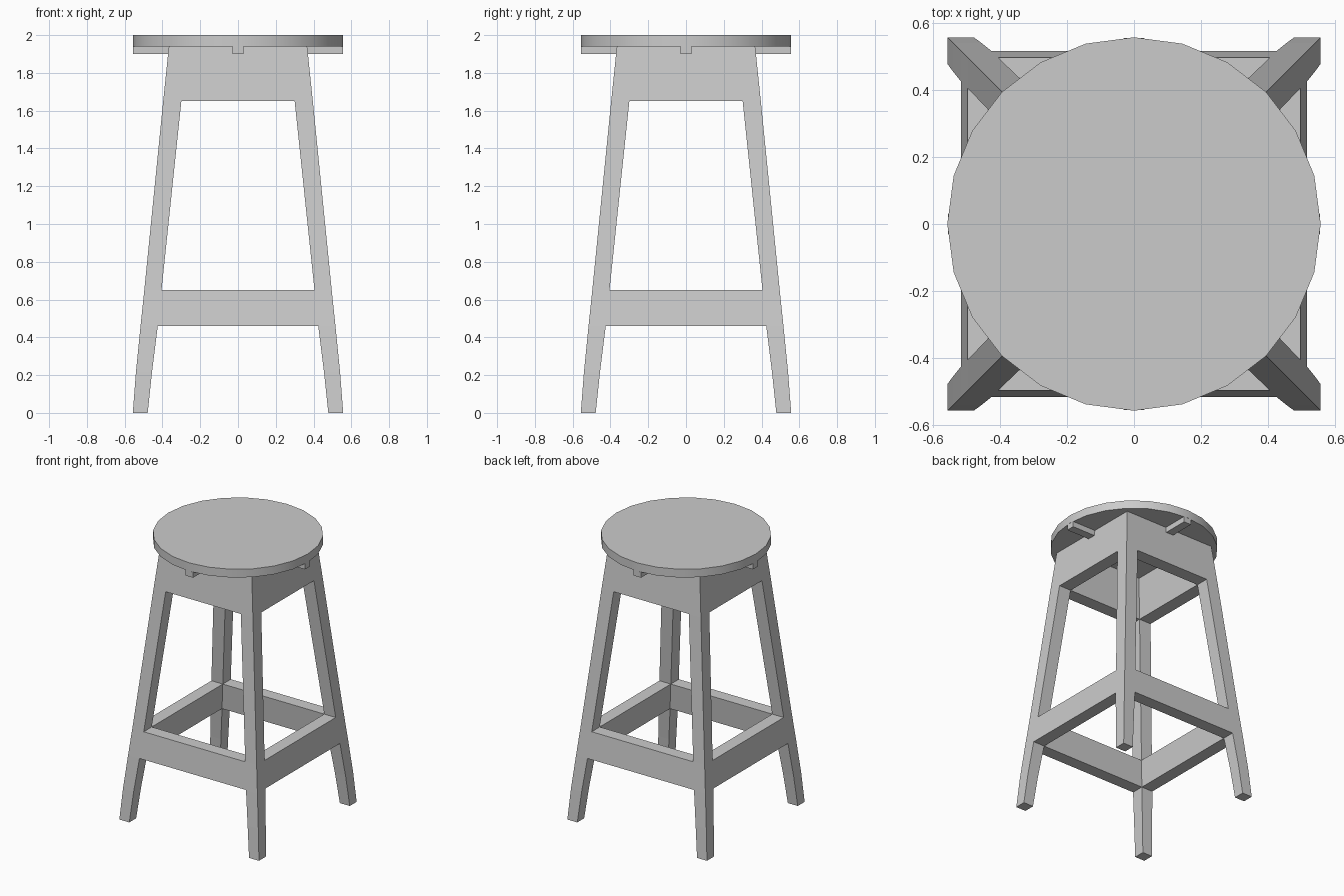
import bpy, bmesh, math
from mathutils import Matrix

if "Cube" in bpy.data.objects:
    bpy.data.objects.remove(bpy.data.objects["Cube"])

wood = bpy.data.materials.new("plain grey")
wood.diffuse_color = (0.6, 0.6, 0.6, 1)
wood.use_nodes = True
wood.node_tree.nodes["Principled BSDF"].inputs["Base Color"].default_value = wood.diffuse_color

SEAT_R, SEAT_BOTTOM, SEAT_TOP = 0.557, 1.94, 2.0

# Splayed frame profile: height, outer offset, inner offset
PROFILE = [(0, 0.557, 0.478), (0.22, 0.54, 0.455), (0.46, 0.516, 0.425),
           (0.65, 0.496, 0.405), (1.65, 0.396, 0.30), (1.94, 0.366, 0.27)]


def finish(name, bm, turn=0):
    """Turn the part about the stool's axis and make it an object."""
    bmesh.ops.rotate(bm, verts=bm.verts, matrix=Matrix.Rotation(turn, 3, 'Z'))
    bmesh.ops.recalc_face_normals(bm, faces=bm.faces)
    mesh = bpy.data.meshes.new(name)
    bm.to_mesh(mesh)
    bm.free()
    mesh.materials.append(wood)
    obj = bpy.data.objects.new(name, mesh)
    bpy.context.collection.objects.link(obj)
    return obj


def loft(name, sections, turn):
    """Closed solid through rectangles given as (z, x0, x1, y0, y1)."""
    bm = bmesh.new()
    rings = [[bm.verts.new((x, y, z)) for x, y in
              ((x0, y0), (x1, y0), (x1, y1), (x0, y1))]
             for z, x0, x1, y0, y1 in sections]
    for low, high in zip(rings, rings[1:]):
        for k in range(4):
            n = (k + 1) % 4
            bm.faces.new((low[k], low[n], high[n], high[k]))
    bm.faces.new(rings[0])
    bm.faces.new(rings[-1])
    return finish(name, bm, turn)


sides = ("front", "right", "back", "left")
corners = ("front_right", "back_right", "back_left", "front_left")
for i in range(4):
    turn = i * math.pi / 2
    # Tapered corner leg with a slight kink above the foot
    loft(corners[i] + "_leg", [(z, n, o, -o, -n) for z, o, n in PROFILE], turn)
    # Rails set flush between the legs
    for part, levels in (("stretcher", PROFILE[2:4]), ("apron", PROFILE[4:6])):
        loft(f"{sides[i]}_{part}",
             [(z, -n, n, -o, -n) for z, o, n in levels], turn)
    # Small cleat under the seat, from the apron out to the rim
    loft(sides[i] + "_seat_cleat",
         [(z, -0.03, 0.03, -0.555, -0.33) for z in (1.90, SEAT_BOTTOM)], turn)

# Round seat
bm = bmesh.new()
bmesh.ops.create_cone(bm, cap_ends=True, segments=24, radius1=SEAT_R,
                      radius2=SEAT_R, depth=SEAT_TOP - SEAT_BOTTOM)
bmesh.ops.translate(bm, verts=bm.verts,
                    vec=(0, 0, (SEAT_TOP + SEAT_BOTTOM) / 2))
seat = finish("seat", bm)
bpy.context.view_layer.objects.active = seat
seat.select_set(True)
bpy.ops.object.shade_smooth_by_angle(angle=math.radians(30))
